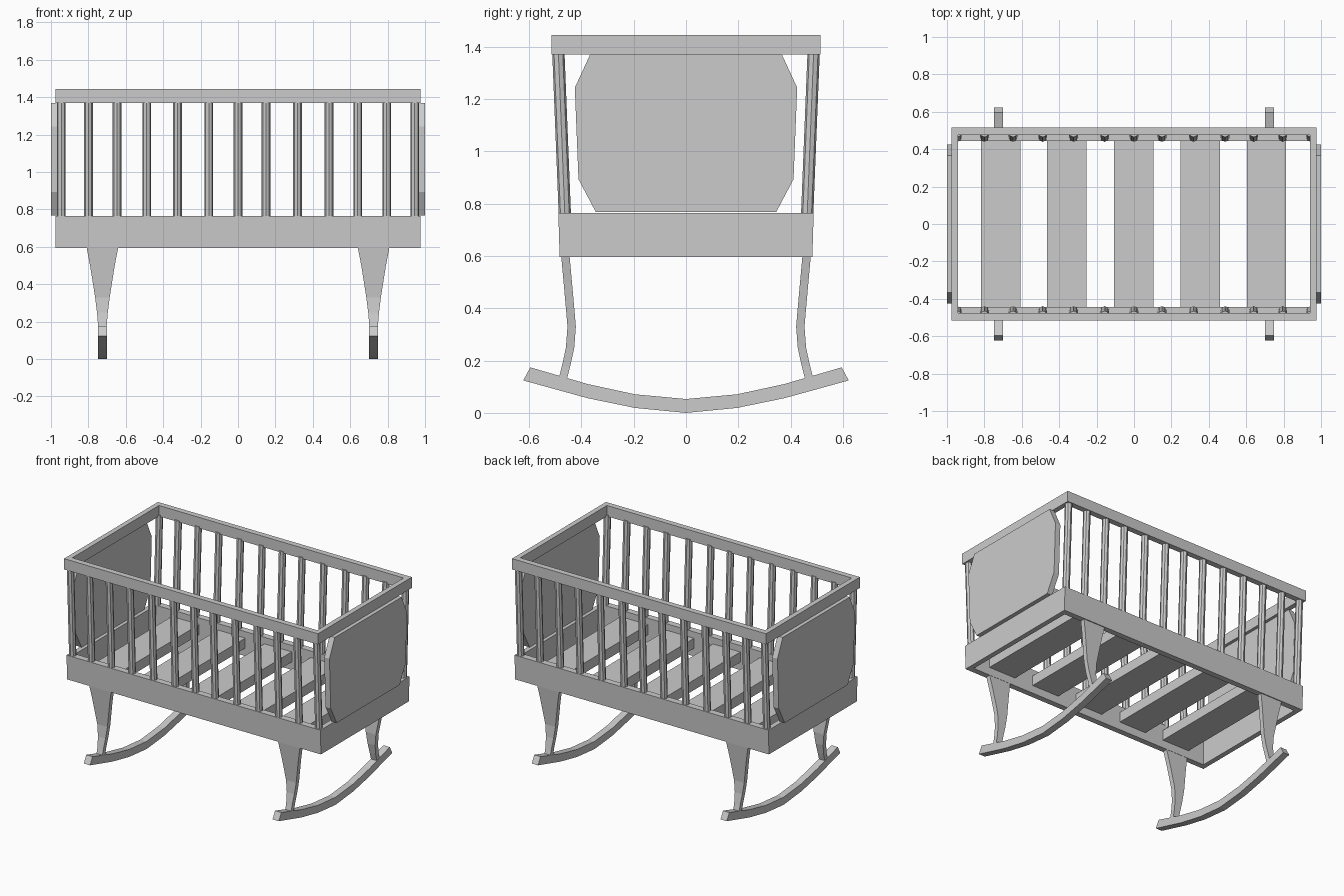
import bpy, bmesh
from mathutils import Vector

if "Cube" in bpy.data.objects:
    bpy.data.objects.remove(bpy.data.objects["Cube"])


def make(name, verts, faces):
    me = bpy.data.meshes.new(name)
    bm = bmesh.new()
    vs = [bm.verts.new(v) for v in verts]
    for f in faces:
        bm.faces.new([vs[i] for i in f])
    bmesh.ops.recalc_face_normals(bm, faces=bm.faces)
    bm.to_mesh(me)
    bm.free()
    ob = bpy.data.objects.new(name, me)
    bpy.context.collection.objects.link(ob)
    return ob


def loft(name, rings, closed=False):
    """Skin equal-sized rings; cap the ends unless the loop is closed."""
    n, m = len(rings[0]), len(rings)
    verts = [v for r in rings for v in r]
    faces = []
    for k in range(m if closed else m - 1):
        a, b = k * n, (k + 1) % m * n
        faces += [(a + i, a + (i + 1) % n, b + (i + 1) % n, b + i) for i in range(n)]
    if not closed:
        faces += [tuple(range(n)), tuple(range((m - 1) * n, m * n))]
    return make(name, verts, faces)


def rect(x, y, z):
    return [(-x, -y, z), (x, -y, z), (x, y, z), (-x, y, z)]


def box(name, x0, x1, y0, y1, z0, z1):
    return loft(name, [[(x0, y0, z), (x1, y0, z), (x1, y1, z), (x0, y1, z)] for z in (z0, z1)])


def extrude_x(name, profile, x0, x1):
    return loft(name, [[(x, y, z) for y, z in profile] for x in (x0, x1)])


def spindle(name, a, b, r):
    a, b = Vector(a), Vector(b)
    bpy.ops.mesh.primitive_cylinder_add(vertices=8, radius=r, depth=(b - a).length,
                                        location=(a + b) / 2)
    ob = bpy.context.object
    ob.name = name
    ob.rotation_euler = (b - a).to_track_quat('Z', 'Y').to_euler()
    bpy.ops.object.shade_smooth_by_angle()


# rectangular top rail and lower frame, open in the middle
loft("top_rail", [rect(.975, .515, 1.37), rect(.975, .515, 1.445),
                  rect(.94, .475, 1.445), rect(.94, .475, 1.37)], True)
loft("lower_frame", [rect(.975, .483, .595), rect(.975, .488, .765),
                     rect(.94, .443, .765), rect(.94, .443, .595)], True)

# side spindles, leaning outward
xs = [-.945, -.80, -.647, -.488, -.323, -.156, 0, .15, .318, .487, .64, .795, .945]
for s in (-1, 1):
    for x in xs:
        spindle("side_spindle", (x, s * .463, .755), (x, s * .488, 1.38), .0235)

# end panels with clipped corners
half = [(.345, .768), (.411, .893), (.425, 1.243), (.367, 1.369)]
outline = half + [(-y, z) for y, z in reversed(half)]
for s in (-1, 1):
    extrude_x("end_panel", outline, s * .96, s * 1.0)

# bottom slats
for x in (-.713, -.36, -.002, .354, .708):
    box("bottom_slat", x - .105, x + .105, -.445, .445, .65, .72)

# rockers: faceted arc; legs: z, y centre, half width in x
top = [(0, .053), (.195, .071), (.375, .11), (.595, .174)]
bot = [(0, 0), (.195, .019), (.375, .056), (.622, .124)]
rocker = ([(-y, z) for y, z in reversed(top)] + top[1:]
          + list(reversed(bot)) + [(-y, z) for y, z in bot[1:]])
leg = [(.61, .462, .087), (.5, .452, .066), (.40, .443, .05), (.33, .437, .039),
       (.25, .443, .029), (.18, .458, .023), (.115, .475, .022)]
for sx in (-1, 1):
    extrude_x("rocker", rocker, sx * .725 - .024, sx * .725 + .024)
    for sy in (-1, 1):
        loft("curved_leg", [[(sx * .725 + i * w, sy * y + j * .016, z)
                             for i, j in ((-1, -1), (1, -1), (1, 1), (-1, 1))]
                            for z, y, w in leg])
